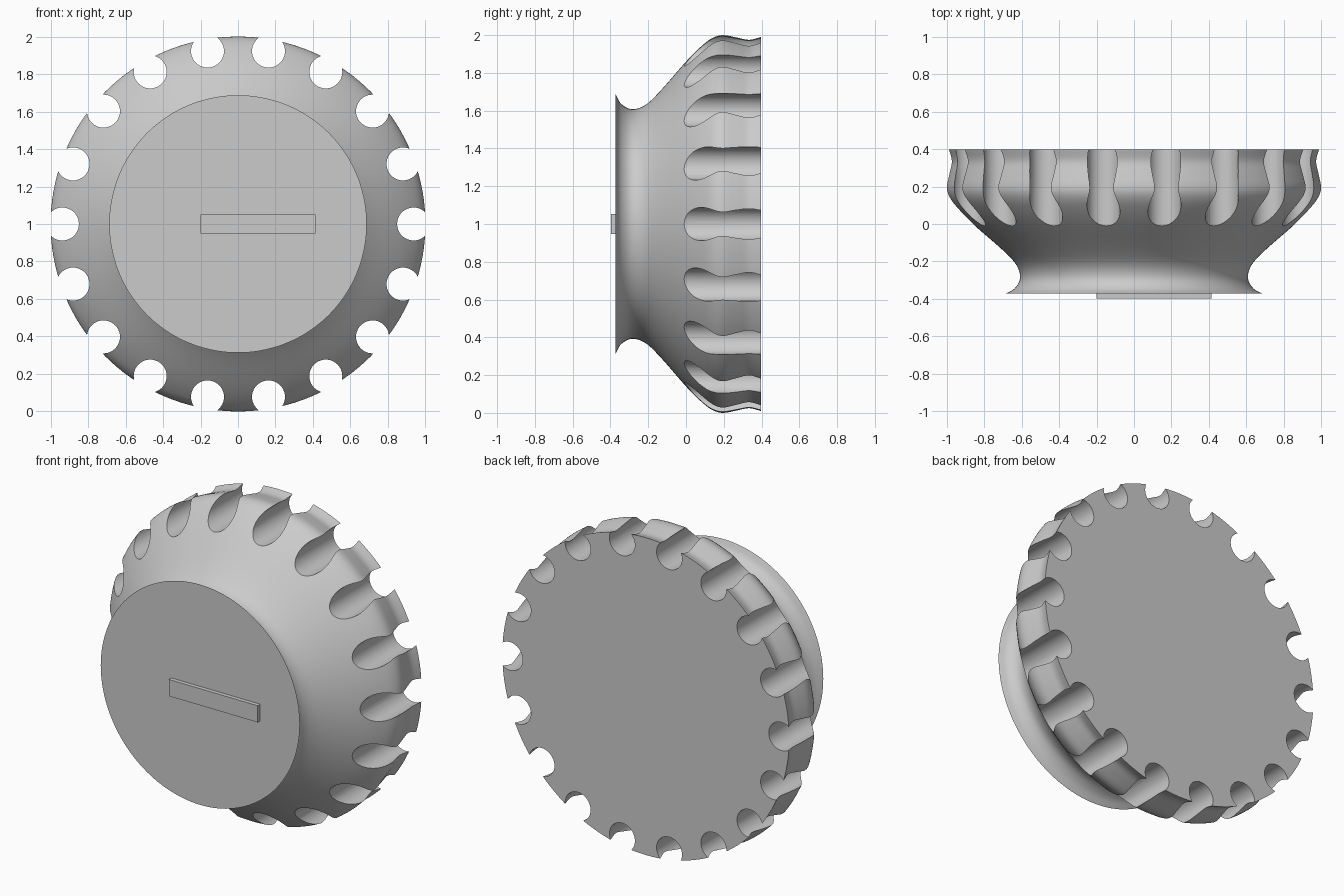
import bpy, bmesh, math
from mathutils import Matrix, Vector

if "Cube" in bpy.data.objects:
    bpy.data.objects.remove(bpy.data.objects["Cube"], do_unlink=True)

SEGMENTS = 144
GROOVES = 18
CENTRE = Vector((0, 0, 1))

grey = bpy.data.materials.new("light grey")
grey.use_nodes = True
colour = (0.6, 0.6, 0.6, 1)
grey.diffuse_color = colour
grey.node_tree.nodes["Principled BSDF"].inputs["Base Color"].default_value = colour


def make_object(name, bm):
    bmesh.ops.recalc_face_normals(bm, faces=bm.faces)
    mesh = bpy.data.meshes.new(name)
    bm.to_mesh(mesh)
    bm.free()
    mesh.materials.append(grey)
    obj = bpy.data.objects.new(name, mesh)
    bpy.context.collection.objects.link(obj)
    return obj


def smooth_profile(points, steps=4):
    """Catmull-Rom curve through (y, radius) points."""
    pts = [Vector(p) for p in points]
    pts = [2 * pts[0] - pts[1]] + pts + [2 * pts[-1] - pts[-2]]
    out = []
    for a, b, c, d in zip(pts, pts[1:], pts[2:], pts[3:]):
        for i in range(steps):
            t = i / steps
            out.append(0.5 * (2 * b + (c - a) * t + (2 * a - 5 * b + 4 * c - d) * t**2
                              + (3 * b - a - 3 * c + d) * t**3))
    return out + [pts[-2]]


# Knob body: flared front lip, narrow neck, bulging grip, flat back
profile = smooth_profile([
    (-0.372, 0.687), (-0.345, 0.638), (-0.29, 0.608), (-0.22, 0.627),
    (-0.14, 0.7), (0, 0.86), (0.08, 0.94), (0.14, 0.985), (0.195, 1.0),
    (0.27, 0.987), (0.335, 0.975), (0.397, 0.99)])
bm = bmesh.new()
rings = []
for y, r in profile:
    angles = [2 * math.pi * i / SEGMENTS for i in range(SEGMENTS)]
    rings.append([bm.verts.new(CENTRE + Vector((r * math.cos(a), y, r * math.sin(a))))
                  for a in angles])
for low, high in zip(rings, rings[1:]):
    for i in range(SEGMENTS):
        j = (i + 1) % SEGMENTS
        bm.faces.new((low[i], low[j], high[j], high[i]))
bm.faces.new(rings[0])
bm.faces.new(rings[-1])
body = make_object("knob_body", bm)

# Round finger grooves cut through the rim
bm = bmesh.new()
for k in range(GROOVES):
    a = 2 * math.pi * k / GROOVES
    place = Matrix.Translation(CENTRE + 0.937 * Vector((math.cos(a), 0, math.sin(a))))
    bmesh.ops.create_cone(bm, cap_ends=True, segments=40, radius1=0.088, radius2=0.088,
                          depth=1.2, matrix=place @ Matrix.Rotation(math.pi / 2, 4, 'X'))
cutter = make_object("groove_cutter", bm)
cutter.hide_render = True

cut = body.modifiers.new("finger_grooves", 'BOOLEAN')
cut.operation = 'DIFFERENCE'
cut.solver = 'EXACT'
cut.object = cutter
bpy.ops.object.select_all(action='DESELECT')
body.select_set(True)
bpy.context.view_layer.objects.active = body
bpy.ops.object.modifier_apply(modifier=cut.name)
bpy.data.objects.remove(cutter, do_unlink=True)
bpy.ops.object.shade_smooth_by_angle(angle=math.radians(30))

# Raised pointer bar on the front face
bm = bmesh.new()
bmesh.ops.create_cube(bm, size=1, matrix=Matrix.Translation((0.107, -0.381, 1))
                      @ Matrix.Diagonal((0.613, 0.032, 0.104, 1)))
make_object("pointer_bar", bm)
